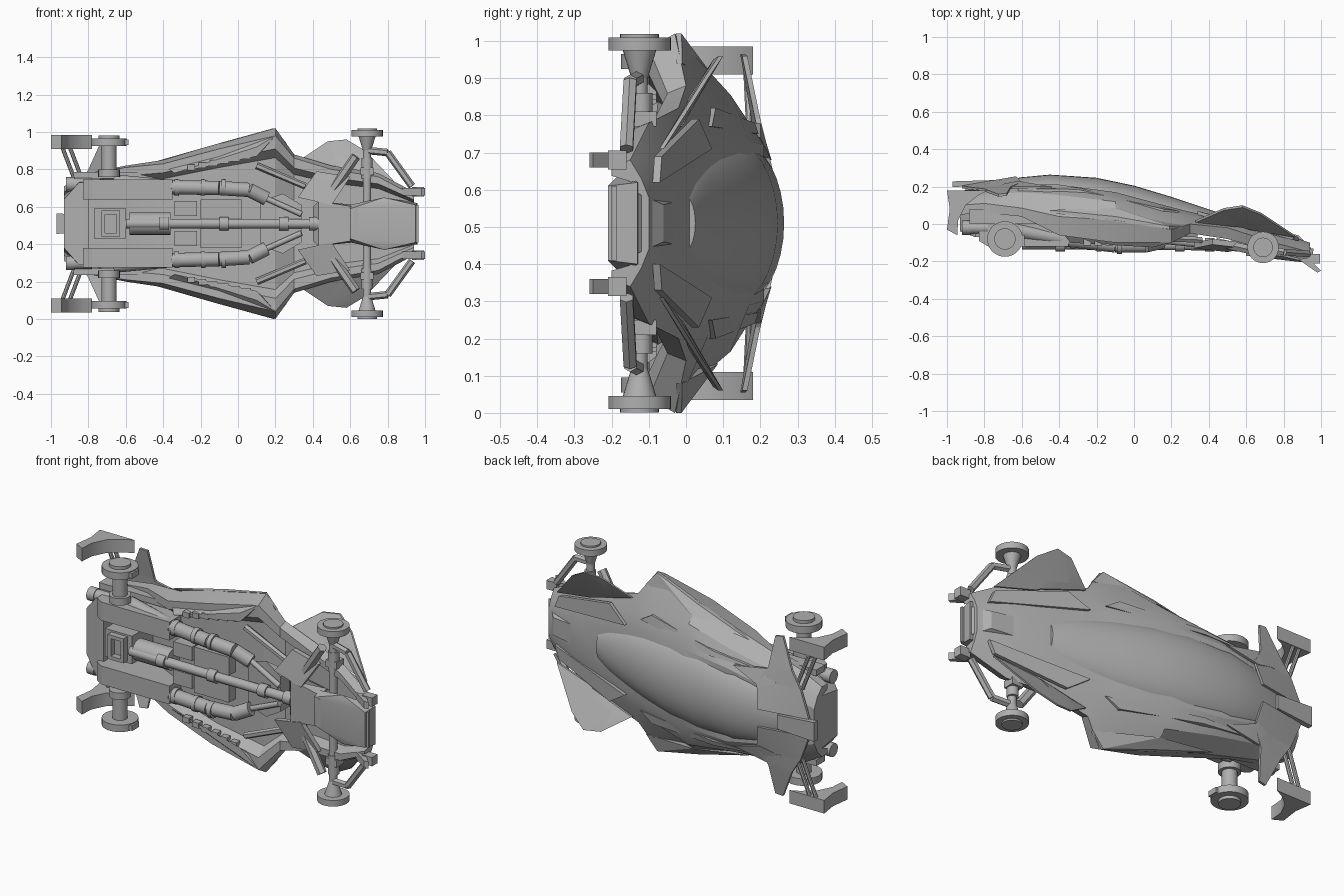
import bpy, bmesh, math
from mathutils import Vector

cube = bpy.data.objects.get("Cube")
if cube:
    bpy.data.objects.remove(cube, do_unlink=True)

MID = 0.51  # height of the symmetry plane: the car rests on its side
grey = bpy.data.materials.new("body_grey")
grey.use_nodes = True
COLOUR = (0.43, 0.43, 0.43, 1)
grey.diffuse_color = COLOUR
for node in grey.node_tree.nodes:
    if node.type == 'BSDF_PRINCIPLED':
        node.inputs["Base Color"].default_value = COLOUR
SIDES = (("upper", 1), ("lower", -1))


def P(x, w, h):
    """Car coordinates (length, width, height) to world."""
    return Vector((x, h, MID + w))


def finish(name, bm, angle=30):
    bmesh.ops.recalc_face_normals(bm, faces=bm.faces)
    me = bpy.data.meshes.new(name)
    bm.to_mesh(me)
    bm.free()
    me.materials.append(grey)
    ob = bpy.data.objects.new(name, me)
    bpy.context.collection.objects.link(ob)
    bpy.ops.object.select_all(action='DESELECT')
    ob.select_set(True)
    bpy.context.view_layer.objects.active = ob
    bpy.ops.object.shade_smooth_by_angle(angle=math.radians(angle))


def loft(name, rings, angle=30):
    bm = bmesh.new()
    loops = [[bm.verts.new(p) for p in ring] for ring in rings]
    n = len(loops[0])
    for a, b in zip(loops, loops[1:]):
        for i in range(n):
            j = (i + 1) % n
            bm.faces.new((a[i], a[j], b[j], b[i]))
    bm.faces.new(loops[0])
    bm.faces.new(loops[-1])
    finish(name, bm, angle)


def hull(name, pts):
    bm = bmesh.new()
    for p in pts:
        bm.verts.new(P(*p))
    res = bmesh.ops.convex_hull(bm, input=bm.verts)
    junk = {g for g in res["geom_interior"] + res["geom_unused"] if isinstance(g, bmesh.types.BMVert)}
    bmesh.ops.delete(bm, geom=list(junk), context='VERTS')
    finish(name, bm)


def plate(name, pts, t):
    """Convex sheet thickened along car height."""
    hull(name, [(x, w, h + d) for x, w, h in pts for d in (0, -t)])


def box(name, x, w, h):
    hull(name, [(a, b, c) for a in x for b in w for c in h])


def rod(name, a, b, r, r2=None, sides=20):
    a, b = P(*a), P(*b)
    d = b - a
    bm = bmesh.new()
    bmesh.ops.create_cone(bm, cap_ends=True, segments=sides, radius1=r,
                          radius2=r if r2 is None else r2, depth=d.length)
    bmesh.ops.transform(bm, matrix=d.to_track_quat('Z', 'Y').to_matrix().to_4x4(), verts=bm.verts)
    bmesh.ops.translate(bm, vec=(a + b) / 2, verts=bm.verts)
    finish(name, bm)


def flip(pts, s):
    return [(x, s * w, h) for x, w, h in pts]


# Faceted shell: x, then shoulder, flank, crease and sill as (width, height)
stations = [
    (-.93, (.10, .17), (.16, .14), (.20, .10), (.20, .05)),
    (-.80, (.14, .19), (.22, .155), (.27, .11), (.27, .06)),
    (-.60, (.17, .21), (.26, .17), (.31, .085), (.30, .04)),
    (-.40, (.21, .21), (.29, .155), (.34, .04), (.32, -.06)),
    (-.10, (.22, .17), (.345, .12), (.43, .02), (.40, -.10)),
    (.20, (.20, .09), (.30, .06), (.51, -.03), (.47, -.10)),
    (.30, (.18, .065), (.27, .04), (.37, .0), (.35, -.05)),
    (.50, (.13, .02), (.24, .0), (.31, -.02), (.29, -.08)),
    (.75, (.10, -.035), (.19, -.06), (.27, -.10), (.25, -.15)),
    (.94, (.07, -.10), (.12, -.12), (.17, -.15), (.15, -.20))]
rings = []
for x, *half in stations:
    sw, sh = half[-1]
    half = half + [(sw * .85, sh), (sw * .75, sh + .05)]  # sill rim round a recessed floor
    rings.append([P(x, w, h) for w, h in half] + [P(x, -w, h) for w, h in reversed(half)])
loft("body_shell", rings, 20)

# Smooth teardrop canopy: x, half width, base height, crown height
rings = []
for x, w, base, top in [(-.90, .09, .13, .19), (-.75, .15, .15, .22), (-.60, .19, .15, .25),
                        (-.45, .22, .14, .264), (-.20, .235, .10, .247), (0, .225, .07, .205),
                        (.20, .20, .03, .145), (.35, .17, .0, .095), (.47, .13, -.01, .055), (.55, .08, -.01, .025)]:
    arc = [math.pi * i / 16 for i in range(17)]
    rings.append([P(x, w * math.cos(t), base + (top - base) * math.sin(t)) for t in arc])
loft("canopy", rings, 50)

# Hood spine, nose mouth and chin
hull("hood_spine", [(.45, .07, .02), (.45, -.07, .02), (.88, .05, -.06), (.88, -.05, -.06),
                    (.45, .10, -.05), (.45, -.10, -.05), (.95, .08, -.13), (.95, -.08, -.13)])
hull("chin_plate", [(x, s * w, h) for s in (1, -1) for x, w, h in
                    ((.60, .08, -.17), (.60, .10, -.12), (.78, .14, -.17), (.95, .10, -.21), (.96, .11, -.13))])
box("mouth_bar", (.94, .965), (-.10, .10), (-.20, -.185))

for side, s in SIDES:
    n = lambda part: part + "_" + side
    # Nose prongs and feet
    box(n("nose_prong"), (.93, .995), (s * .145, s * .195), (-.21, -.16))
    hull(n("prong_foot"), [(x, s * w, h) for w in (.15, .19) for x, h in
                           ((.88, -.19), (.93, -.18), (1.0, -.25), (.98, -.26))])
    # Raised front fins and hood blades
    plate(n("front_fin"), flip([(.48, .44, .085), (.58, .45, .10), (.68, .39, .06), (.86, .20, -.06),
                                (.62, .25, -.02), (.45, .33, .03)], s), .012)
    plate(n("fin_root"), flip([(.33, .34, .02), (.48, .44, .085), (.45, .33, .03), (.60, .26, -.01)], s), .012)
    plate(n("hood_blade"), flip([(.34, .20, .07), (.46, .28, .035), (.85, .18, -.065), (.88, .11, -.07)], s), .02)
    # Flank strakes, pod blade and sill
    plate(n("flank_strake"), flip([(-.62, .24, .19), (-.30, .27, .185), (.16, .31, .08), (.24, .26, .07),
                                   (-.30, .24, .195)], s), .02)
    plate(n("pod_blade"), flip([(-.45, .33, .075), (-.10, .43, .04), (.19, .51, -.012), (.26, .43, -.01),
                                (-.10, .38, .085)], s), .015)
    hull(n("sill_keel"), flip([(-.38, .30, -.05), (-.34, .27, -.10), (.10, .41, -.125), (.20, .47, -.10),
                               (.10, .36, -.125), (.20, .46, -.05)], s))
    for i in range(6):
        x = -.27 + i * .06
        box(n("sill_vent_%d" % (i + 1)), (x, x + .04), (s * (.285 + i * .012), s * (.315 + i * .012)), (-.115, -.08))
    # Rear wing: broad root with a forward spike, arm and narrow swept tip
    root = [(-.92, .05, .205), (-.63, .05, .255), (-.60, .20, .22), (-.86, .20, .195)]
    spike = [(-.62, .17, .23), (-.44, .23, .20), (-.66, .27, .20), (-.72, .20, .21)]
    arm = [(-.61, .20, .22), (-.86, .20, .195), (-.80, .29, .188), (-.66, .28, .20)]
    tip = [(-.80, .29, .188), (-.66, .28, .20), (-.68, .45, .165), (-.725, .455, .16)]
    for part, pts in (("wing_root", root), ("wing_spike", spike), ("wing_arm", arm), ("wing_tip", tip)):
        plate(n(part), flip(pts, s), .014)
    # Curved tail fender and its struts
    profile = [(-1, .18), (-.78, .18), (-.83, .155), (-.90, .10), (-.94, .02), (-.945, -.06), (-1, -.03), (-.985, .08)]
    loft(n("tail_fender"), [[P(x, s * w, h) for x, h in profile] for w in (.40, .475)], 40)
    for i, x in enumerate((-.94, -.90)):
        rod(n("fender_strut_%d" % (i + 1)), (x, s * .41, .165), (x + .08, s * .2, .175), .011, sides=8)

    # Rear wheel
    rod(n("rear_tyre"), (-.69, s * .415, -.08), (-.69, s * .455, -.08), .095, sides=40)
    rod(n("rear_hub_cap"), (-.69, s * .455, -.08), (-.69, s * .472, -.08), .057, sides=32)
    rod(n("rear_hub"), (-.69, s * .25, -.08), (-.69, s * .415, -.08), .04)
    rod(n("rear_brake"), (-.69, s * .25, -.08), (-.69, s * .29, -.08), .058)
    box(n("rear_caliper"), (-.62, -.585), (s * .42, s * .45), (-.12, -.06))
    # Front wheel with tapered hub and suspension
    rod(n("front_tyre"), (.69, s * .465, -.125), (.69, s * .50, -.125), .084, sides=40)
    rod(n("front_hub_cap"), (.69, s * .50, -.125), (.69, s * .509, -.125), .052, sides=32)
    rod(n("front_hub"), (.69, s * .465, -.125), (.69, s * .39, -.125), .045, .022)
    rod(n("front_spring"), (.69, s * .24, -.12), (.69, s * .35, -.12), .03)
    box(n("front_knuckle"), (.655, .725), (s * .26, s * .30), (-.145, -.08))
    rod(n("trailing_arm"), (.45, s * .10, -.10), (.63, s * .36, -.14), .026, sides=6)
    rod(n("leading_arm"), (.93, s * .20, -.16), (.80, s * .38, -.15), .02, sides=6)
    rod(n("arm_link"), (.80, s * .38, -.15), (.70, s * .39, -.13), .02, sides=6)
    plate(n("front_guard"), flip([(.32, .14, -.10), (.50, .10, -.12), (.60, .25, -.10), (.42, .28, -.08)], s), .03)

    # Engine box, exhaust outlet and bent pipe
    hull(n("engine_box"), [(x, s * w, h) for w in (.13, .235) for x, h in
                           ((-.83, -.09), (-.83, .11), (-.47, .11), (-.35, .0), (-.35, -.12), (-.78, -.12))])
    rod(n("exhaust_outlet"), (-.92, s * .21, -.02), (-.78, s * .21, -.02), .033)
    rod(n("exhaust_ring"), (-.92, s * .21, -.02), (-.875, s * .21, -.02), .038)
    path = [(-.66, .225, -.03), (-.35, .195, -.085), (-.1, .19, -.115), (.06, .18, -.115), (.15, .135, -.095)]
    for i, (a, b) in enumerate(zip(flip(path, s), flip(path[1:], s))):
        rod(n("exhaust_pipe_%d" % (i + 1)), a, b, .038)
    for i, x in enumerate((-.34, -.20, -.09)):
        h = -.085 - (x + .35) * .12
        rod(n("pipe_collar_%d" % (i + 1)), (x, s * .194, h), (x + .025, s * .193, h), .044)
    # Underside blocks and braces
    box(n("gearbox_block"), (-.20, .02), (s * .025, s * .13), (-.11, -.02))
    box(n("fuel_block"), (-.34, -.22), (s * .04, s * .12), (-.10, .02))
    rod(n("floor_brace"), (.10, s * .31, -.075), (.36, s * .20, -.085), .018, sides=6)
    rod(n("steering_rod"), (.14, s * .14, -.09), (.34, s * .05, -.11), .015)
    box(n("rear_rail"), (-.88, -.40), (s * .24, s * .275), (.0, .08))

# Tail tab and rear bulkhead
plate("tail_tab", [(-.97, .055, .228), (-.97, -.055, .228), (-.74, .04, .235), (-.74, -.04, .235)], .03)
hull("rear_bulkhead", [(x, w * k, h) for w in (1, -1) for x, k, h in
                       ((-.93, .13, -.04), (-.93, .15, .10), (-.85, .22, -.07), (-.80, .24, .10), (-.80, .22, -.07))])

# Drive line down the middle of the underside
rod("drive_shaft", (-.60, 0, -.11), (.44, 0, -.115), .026)
for i, x in enumerate((-.42, -.10, .22, .38)):
    rod("shaft_joint_%d" % (i + 1), (x, 0, -.112), (x + .05, 0, -.112), .036)
rod("gear_drum", (-.58, 0, -.07), (-.36, 0, -.07), .06)
box("rear_differential", (-.77, -.60), (-.08, .08), (-.10, .10))
for i, (x, w) in enumerate((((-.73, -.71), (-.07, .07)), ((-.65, -.63), (-.07, .07)),
                            ((-.73, -.63), (.05, .07)), ((-.73, -.63), (-.07, -.05)))):
    box("differential_frame_%d" % (i + 1), x, w, (-.135, -.09))
rod("front_axle", (.69, -.44, -.125), (.69, .44, -.125), .022)
hull("front_subframe", [(x, s * w, h) for s in (1, -1) for x, w, h in
                        ((.40, .09, -.10), (.43, .12, -.14), (.62, .09, -.15), (.62, .10, -.08))])
box("axle_housing", (.62, .76), (-.08, .08), (-.175, -.09))
hull("engine_cradle", [(x, s * w, h) for s in (1, -1) for x, w, h in
                       ((.12, .12, -.08), (.24, .16, -.09), (.34, .10, -.10), (.12, .10, -.02), (.34, .10, -.02))])
